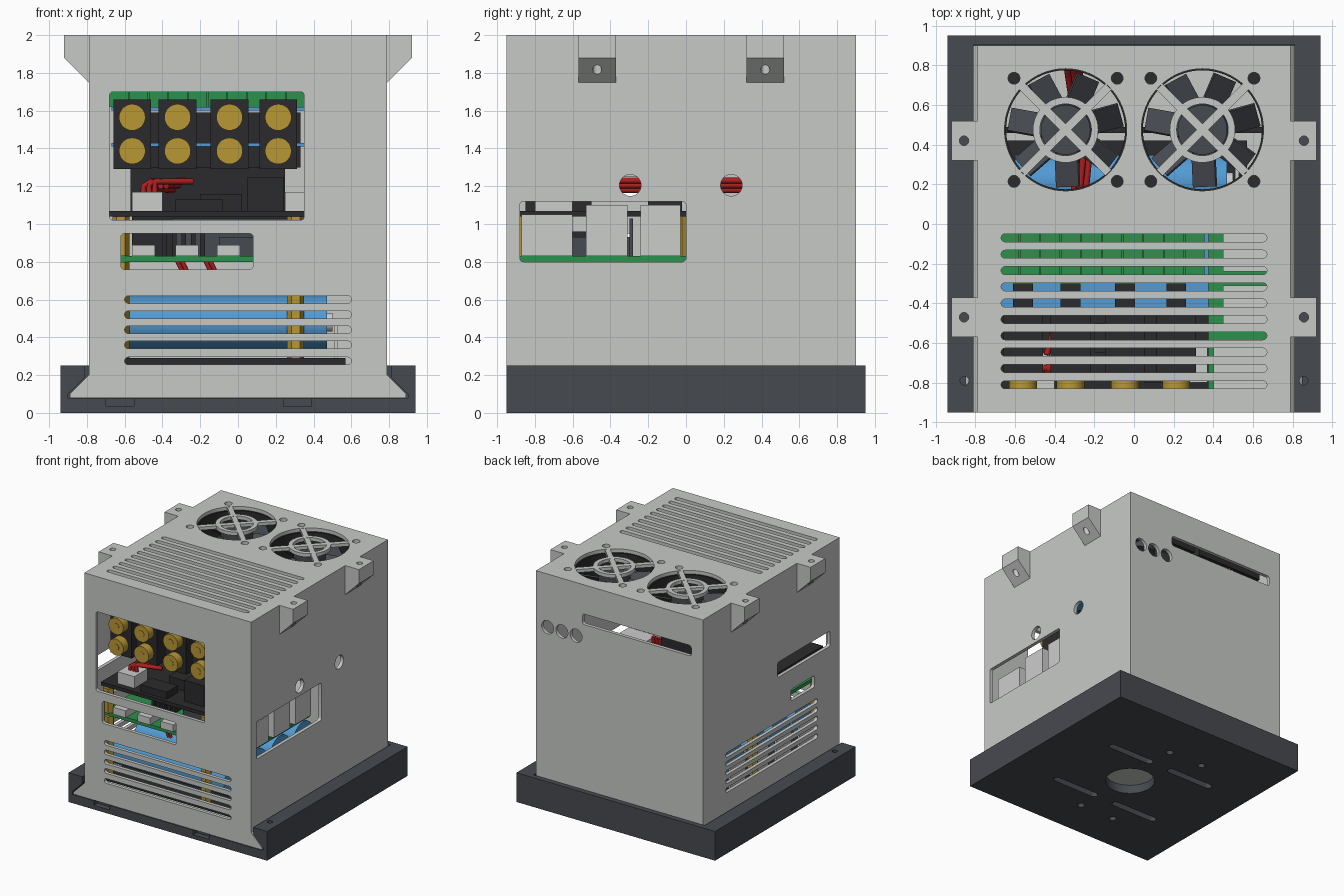
import bpy, bmesh, math
from mathutils import Matrix, Vector

if "Cube" in bpy.data.objects:
    bpy.data.objects.remove(bpy.data.objects["Cube"])


def material(name, rgb):
    m = bpy.data.materials.new(name)
    m.diffuse_color = (*rgb, 1)
    m.use_nodes = True
    m.node_tree.nodes["Principled BSDF"].inputs["Base Color"].default_value = m.diffuse_color
    return m


GREY = material("light grey", (.57, .59, .57))
SLATE = material("slate", (.062, .068, .08))
BLACK = material("black", (.024, .024, .026))
GREEN = material("green", (.026, .28, .075))
BLUE = material("blue", (.085, .33, .66))
GOLD = material("gold", (.48, .31, .035))
RED = material("red", (.42, .013, .013))
SILVER = material("silver", (.60, .61, .60))


# ---- outlines and solids ----
def rrect(u0, u1, v0, v1, r=.02, n=5):
    pts = []
    for cu, cv, a in ((u1 - r, v1 - r, 0), (u0 + r, v1 - r, 90), (u0 + r, v0 + r, 180), (u1 - r, v0 + r, 270)):
        for i in range(n + 1):
            t = math.radians(a + 90 * i / n)
            pts.append((cu + r * math.cos(t), cv + r * math.sin(t)))
    return pts


def slot(u0, u1, v, h=.04):
    return rrect(u0, u1, v - h / 2, v + h / 2, h / 2 - .0005)


def rect(u0, u1, v0, v1):
    return [(u0, v0), (u1, v0), (u1, v1), (u0, v1)]


def circle(u, v, r, n=32):
    return [(u + r * math.cos(2 * math.pi * i / n), v + r * math.sin(2 * math.pi * i / n)) for i in range(n)]


def mesh(name, prisms, mat=None):
    """Each prism is (outline, axis, start, end)."""
    bm = bmesh.new()
    for pts, axis, a, b in prisms:
        put = {'x': lambda u, v, t: (t, u, v), 'y': lambda u, v, t: (u, t, v), 'z': lambda u, v, t: (u, v, t)}[axis]
        lo = [bm.verts.new(put(u, v, a)) for u, v in pts]
        hi = [bm.verts.new(put(u, v, b)) for u, v in pts]
        bm.faces.new(lo)
        bm.faces.new(hi)
        for i in range(len(pts)):
            j = (i + 1) % len(pts)
            bm.faces.new((lo[i], lo[j], hi[j], hi[i]))
    bmesh.ops.recalc_face_normals(bm, faces=bm.faces)
    me = bpy.data.meshes.new(name)
    bm.to_mesh(me)
    bm.free()
    ob = bpy.data.objects.new(name, me)
    bpy.context.collection.objects.link(ob)
    if mat:
        me.materials.append(mat)
    return ob


def box(x0, x1, y0, y1, z0, z1):
    return (rect(x0, x1, y0, y1), 'z', z0, z1)


def cut(ob, prisms):
    cutter = mesh("cutter", prisms)
    cutter.hide_render = True
    mod = ob.modifiers.new("cut", 'BOOLEAN')
    mod.operation, mod.solver, mod.object = 'DIFFERENCE', 'EXACT', cutter
    bpy.context.view_layer.objects.active = ob
    bpy.ops.object.modifier_apply(modifier=mod.name)
    bpy.data.objects.remove(cutter)


def wire(name, pts, r=.016):
    cu = bpy.data.curves.new(name, 'CURVE')
    cu.dimensions, cu.bevel_depth, cu.bevel_resolution, cu.use_fill_caps = '3D', r, 2, True
    sp = cu.splines.new('POLY')
    sp.points.add(len(pts) - 1)
    for p, c in zip(sp.points, pts):
        p.co = (*c, 1)
    cu.materials.append(RED)
    bpy.context.collection.objects.link(bpy.data.objects.new(name, cu))


# ---- base tray with dovetail groove ----
base = mesh("base_tray", [box(-.94, .94, -.95, .95, 0, .25)], SLATE)
cut(base, [([(-.9, .075), (.9, .075), (.9, .1), (.81, .19), (.81, .3), (-.81, .3), (-.81, .19), (-.9, .1)], 'y', -1, .905)])
holes = [(circle(0, -.05, .2, 48), 'z', -.1, .1)]
for y in (.29, -.41):
    holes += [(slot(x, x + .45, y, .06), 'z', -.1, .1) for x in (.05, -.57)]
holes += [(circle(x, y, .03, 20), 'z', -.1, .1) for x in (.05, -.285) for y in (.51, -.61)]
holes += [(circle(x, -.79, .022, 20), 'z', .15, .3) for x in (-.855, .855)]
holes += [box(x, x + .15, -1, -.9, .035, .1) for x in (-.7, .24)]
cut(base, holes)

# ---- case shell ----
case = mesh("case_shell", [([(-.89, .08), (.89, .08), (.89, .1), (.79, .2), (.79, 2), (-.79, 2), (-.79, .2), (-.89, .1)],
                            'y', -.95, .9)], GREY)
cut(case, [box(-.76, .76, -.92, .87, .11, 1.97)])
F, B, R, L, T = ('y', -1, -.9), ('y', .85, 1), ('x', .74, .85), ('x', -.85, -.74), ('z', 1.95, 2.1)
openings = [(rrect(-.68, .35, 1.02, 1.7), *F), (rrect(-.62, .08, .76, .95), *F)]
openings += [(slot(-.6, .6, z), *F) for z in (.6, .52, .44, .36, .275)]
openings += [(rrect(-.88, 0, .8, 1.12), *R)] + [(circle(y, 1.205, .057), *R) for y in (-.295, .24)]
openings += [(rrect(-.82, -.11, 1.12, 1.25), *L), (rrect(-.61, -.29, .85, .95), *L)]
openings += [(slot(-.65, .59, .42 + .075 * i), *L) for i in range(5)]
openings += [(rrect(-.68, .35, 1.66, 1.75), *B)] + [(circle(x, 1.545, .057), *B) for x in (.41, .545, .68)]
openings += [(slot(-.67, .67, -.07 - .0823 * i), *T) for i in range(10)]
FANS = (-.345, .345)
FY = .475
for fx in FANS:
    openings.append((circle(fx, FY, .308, 64), *T))
    openings += [(circle(fx + sx * .26, FY + sy * .26, .03, 20), *T) for sx in (-1, 1) for sy in (-1, 1)]
cut(case, openings)

# ---- hanging tabs ----
for s in (-1, 1):
    for y in (-.57, .32):
        tab = mesh("mounting_tab", [([(s * .79, 1.75), (s * .92, 1.88), (s * .92, 2), (s * .79, 2)], 'y', y, y + .2)], GREY)
        cut(tab, [(circle(s * .857, y + .1, .024, 20), 'z', 1.7, 2.1)])

# ---- fans and grilles ----
for fx in FANS:
    ring = mesh("grille_ring", [(circle(fx, FY, .165, 48), 'z', 1.97, 2)], GREY)
    cut(ring, [(circle(fx, FY, .13, 48), 'z', 1.9, 2.1)])
    d, w = .217, .015
    mesh("grille_spokes", [([(fx + s * (-d - w), FY - d + w), (fx + s * (-d + w), FY - d - w),
                             (fx + s * (d + w), FY + d - w), (fx + s * (d - w), FY + d + w)], 'z', 1.972, 1.999)
                           for s in (-1, 1)], GREY)
    frame = mesh("fan_frame", [box(fx - .32, fx + .32, FY - .32, FY + .32, 1.76, 1.966)], BLACK)
    cut(frame, [(circle(fx, FY, .3, 64), 'z', 1.7, 2.1)])
    mesh("fan_hub", [(circle(fx, FY, .125, 40), 'z', 1.77, 1.95)], SLATE)
    mesh("fan_struts", [box(fx - .3, fx + .3, FY - .015, FY + .015, 1.762, 1.775)], BLACK)
    blades = mesh("fan_blades", [box(.1, .288, -.075, .075, -.006, .006)] * 7, SLATE)
    for k in range(7):
        m = (Matrix.Translation((fx, FY, 1.86)) @ Matrix.Rotation(2 * math.pi * (k + .3) / 7, 4, 'Z')
             @ Matrix.Rotation(math.radians(40), 4, 'X'))
        for v in blades.data.vertices[8 * k:8 * k + 8]:
            v.co = m @ v.co

# ---- battery pack ----
mesh("battery_board", [box(-.68, .57, -.9, .42, .25, .29)], BLACK)
for y in (-.72, -.41, -.1, .21):
    mesh("battery_cell", [(circle(y, .48, .14, 40), 'x', -.6, .47)], BLUE)
    mesh("battery_terminal", [(circle(y, .48, .05, 20), 'x', .47, .5)], SILVER)
    mesh("battery_clips", [box(x, x + .02, y - .1, y + .1, .29, .5) for x in (-.64, .51)], SILVER)

# ---- brass standoffs between the boards ----
mesh("standoffs", [(circle(x, y, .045, 6), 'z', a, b) for x in (-.62, .305) for y in (-.865, -.02)
                   for a, b in ((.29, .8), (.83, 1.04))], GOLD)

# ---- computer board ----
mesh("computer_board", [box(-.66, .68, -.88, 0, .8, .83)], GREEN)
mesh("side_ports", [box(.4, .71, -.87, -.6, .83, 1.05), box(.45, .71, -.53, -.31, .83, 1.1),
                    box(.45, .71, -.24, -.03, .83, 1.1)], SILVER)
mesh("front_ports", [box(x, x + .12, -.89, -.72, .83, .89) for x in (-.56, -.33, -.11)], SILVER)
mesh("heat_sink", [box(-.4 + .05 * i, -.375 + .05 * i, -.6, -.35, .83, .96) for i in range(5)], BLACK)
mesh("chips", [box(-.1, .2, -.6, -.3, .83, .93), box(-.35, .35, -.3, -.28, .83, 1.03)], SLATE)
mesh("pin_header", [box(-.56, .28, -.1, -.03, .83, 1.04)], BLACK)

# ---- sound board ----
mesh("sound_board", [box(-.68, .375, -.88, 0, 1.04, 1.07)], BLACK)
mesh("board_parts", [box(.05, .24, -.8, -.6, 1.07, 1.25), box(-.33, -.08, -.85, -.7, 1.07, 1.13),
                     box(-.57, .25, -.2, -.02, 1.07, 1.4), box(-.2, .02, -.65, -.5, 1.07, 1.16)], BLACK)
mesh("wire_sockets", [box(-.56, -.4, -.83, -.65, 1.07, 1.17), box(.25, .37, -.8, -.6, 1.07, 1.17)], SILVER)

# ---- audio socket boards ----
mesh("audio_boards", [box(-.67, .375, -.46, -.02, z, z + .02) for z in (1.41, 1.6)], BLUE)
mesh("rear_wall_of_sockets", [box(-.64, .33, -.36, -.3, 1.3, 1.59)], BLACK)
for x in (-.56, -.32, -.045, .213):
    mesh("socket_block", [box(x - .1, x + .1, -.78, -.46, 1.29, 1.66),
                          box(x - .05, x + .05, -.46, -.3, 1.62, 1.65)], BLACK)
    for z in (1.565, 1.387):
        mesh("socket_sleeve", [(circle(x, z, .07, 32), 'y', -.85, -.78)], GOLD)
        mesh("socket_pin", [(circle(x, z, .028, 16), 'y', -.853, -.85)], GOLD)
mesh("terminal_strip", [box(-.68 + .104 * i, -.58 + .104 * i, -.27, -.03, 1.62, 1.72) for i in range(10)], GREEN)
mesh("terminal_strip_core", [box(-.675, .35, -.26, -.04, 1.621, 1.705)], GREEN)

# ---- wiring ----
for i in range(3):
    o = .03 * i
    wire("power_wire", [(-.5 + o, -.74, 1.15), (-.5 + o, -.74, 1.2 + .012 * i), (-.46 + o, -.73, 1.225),
                        (-.27 + o / 2, -.68, 1.225)])
    wire("fan_wire", [(-.44 + o, -.66, 1.2), (-.38 + o, -.45, 1.18 + .025 * i), (-.32 + o, 0, 1.18 + .025 * i),
                      (-.28 + o, .4, 1.18 + .025 * i), (-.34 + o, .8, 1.2 + .02 * i), (-.34 + o, .84, 1.7)])
for x in (-.3, -.15):
    for o in (0, .025):
        wire("battery_wire", [(x + o - .03, -.6, .82), (x + o, -.6, .76), (x + o + .05, -.58, .6)], .012)

# ---- smooth the round parts ----
for ob in bpy.context.scene.objects:
    ob.select_set(ob.type == 'MESH')
bpy.context.view_layer.objects.active = case
bpy.ops.object.shade_smooth_by_angle(angle=math.radians(30))
